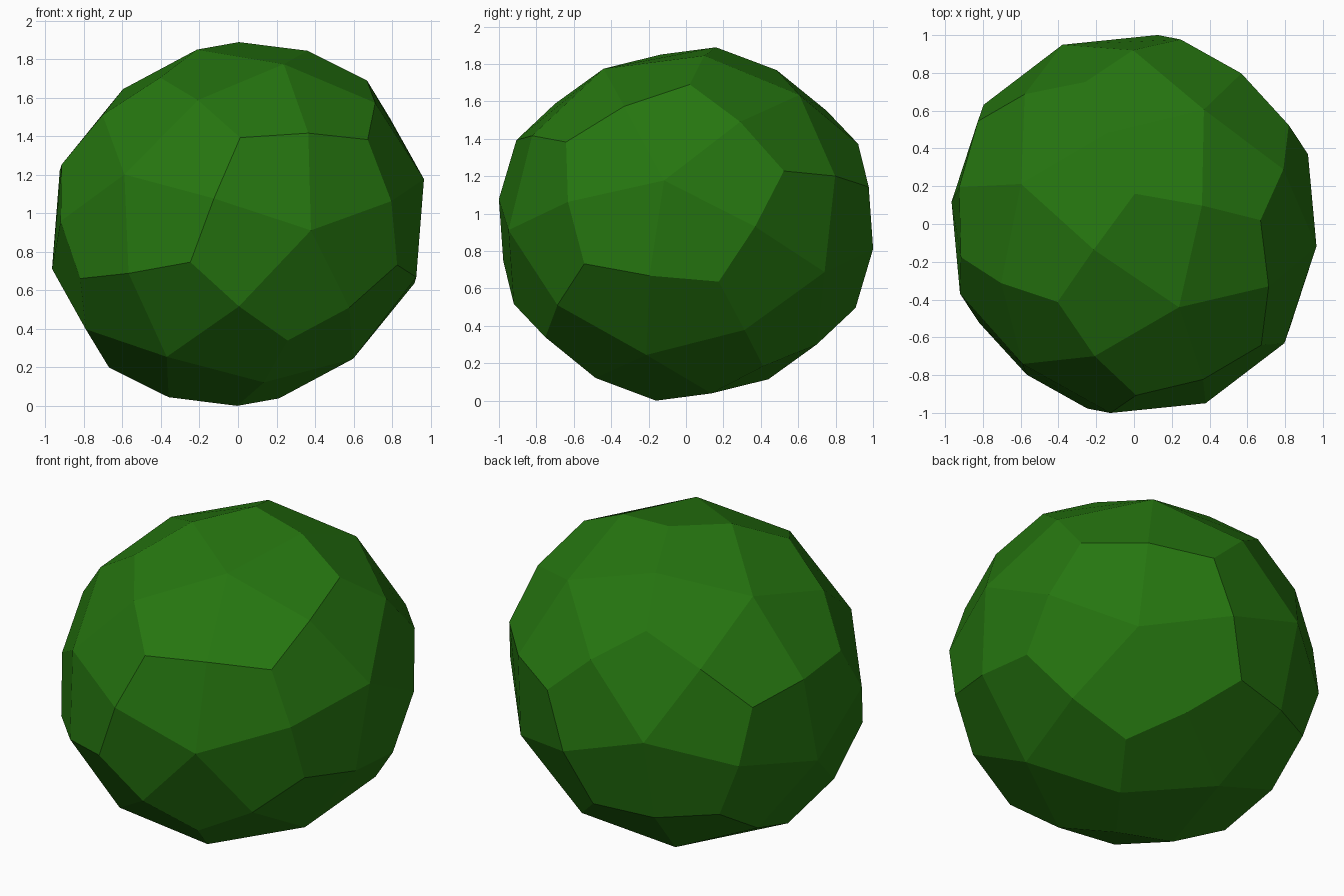
import bpy, bmesh
from itertools import combinations
from mathutils import Vector

if "Cube" in bpy.data.objects:
    bpy.data.objects.remove(bpy.data.objects["Cube"])

# Six five-fold corners of a slightly squashed, tilted icosahedron; the rest are opposites
half = [Vector(p) for p in (
    (.379, -.949, -.033), (-.590, -.741, .257), (.238, -.441, .830),
    (.966, -.117, .233), (-.370, -.606, -.690), (.598, -.212, -.700))]
corners = half + [-p for p in half]
EDGE, FACE = .592, .4255      # push edge and face points out to the ball

bm = bmesh.new()
made = {}


def point(*ids):
    """Shared vertex for a corner, an edge pair or a face triple."""
    key = frozenset(ids)
    if key not in made:
        scale = {1: 1.0, 2: EDGE, 3: FACE}[len(key)]
        made[key] = bm.verts.new(sum((corners[i] for i in key), Vector()) * scale)
    return made[key]


# Each icosahedron triangle becomes three kites (60 in all)
for tri in combinations(range(12), 3):
    if all(corners[i].dot(corners[j]) > .2 for i, j in combinations(tri, 2)):
        for k in range(3):
            a, b, c = tri[k], tri[k - 2], tri[k - 1]
            bm.faces.new((point(a), point(a, b), point(a, b, c), point(a, c)))
bmesh.ops.recalc_face_normals(bm, faces=bm.faces[:])

# Stand it on the ground
low = min(v.co.z for v in bm.verts)
bmesh.ops.translate(bm, verts=bm.verts[:], vec=(0, 0, -low))

mesh = bpy.data.meshes.new("faceted_ball")
bm.to_mesh(mesh)
bm.free()
green = bpy.data.materials.new("leaf green")
green.diffuse_color = (.019, .18, .005, 1)
green.use_nodes = True
green.node_tree.nodes["Principled BSDF"].inputs["Base Color"].default_value = green.diffuse_color
mesh.materials.append(green)
bpy.context.collection.objects.link(bpy.data.objects.new("faceted_ball", mesh))
